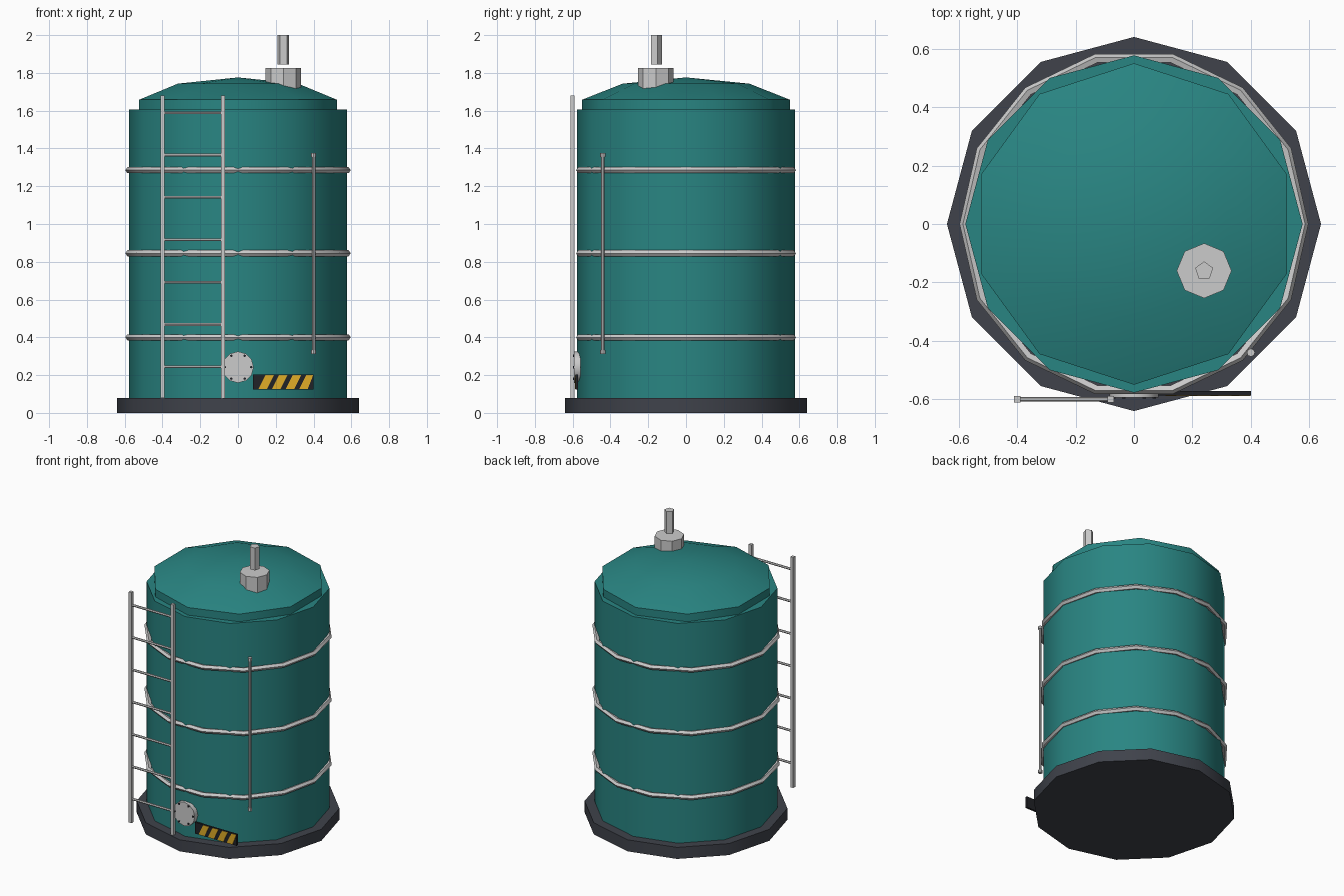
import bpy, bmesh, math
from mathutils import Matrix, Vector

if "Cube" in bpy.data.objects:
    bpy.data.objects.remove(bpy.data.objects["Cube"])


def material(name, rgb):
    m = bpy.data.materials.new(name)
    m.diffuse_color = (*rgb, 1)
    m.use_nodes = True
    m.node_tree.nodes["Principled BSDF"].inputs["Base Color"].default_value = m.diffuse_color
    return m


TEAL = material("teal_paint", (0.022, 0.235, 0.225))
DARK = material("dark_base", (0.05, 0.055, 0.07))
BLACK = material("black", (0.015, 0.016, 0.02))
YELLOW = material("hazard_yellow", (0.75, 0.42, 0.02))


def finish(name, bm, mat=None, smooth=True):
    bmesh.ops.recalc_face_normals(bm, faces=bm.faces)
    me = bpy.data.meshes.new(name)
    bm.to_mesh(me)
    bm.free()
    if smooth:
        me.shade_smooth()
        me.set_sharp_from_angle(angle=math.radians(40))
    if mat:
        me.materials.append(mat)
    ob = bpy.data.objects.new(name, me)
    bpy.context.collection.objects.link(ob)
    return ob


def lathe(name, profile, sides, loc=(0, 0, 0), mat=None, axis="Z", start=math.pi / 2):
    """Revolve (radius, height) points into a closed solid."""
    bm = bmesh.new()
    rings = []
    for r, z in profile:
        if r == 0:
            rings.append([bm.verts.new((0, 0, z))] * sides)
        else:
            rings.append([bm.verts.new((r * math.cos(start + i * math.tau / sides),
                                        r * math.sin(start + i * math.tau / sides), z))
                          for i in range(sides)])
    for a, b in zip(rings, rings[1:]):
        for i in range(sides):
            j = (i + 1) % sides
            bm.faces.new(list(dict.fromkeys((a[i], a[j], b[j], b[i]))))
    for ring in (rings[0], rings[-1]):
        if ring[0] is not ring[1]:
            bm.faces.new(ring)
    rot = {"Z": Matrix(), "X": Matrix.Rotation(math.pi / 2, 4, "Y"),
           "Y": Matrix.Rotation(math.pi / 2, 4, "X")}[axis]
    bm.transform(Matrix.Translation(loc) @ rot)
    return finish(name, bm, mat)


def prism(name, outline, y0, y1, mat=None):
    """Extrude an (x, z) outline from y0 to y1."""
    bm = bmesh.new()
    face = bm.faces.new([bm.verts.new((x, y0, z)) for x, z in outline])
    new = bmesh.ops.extrude_face_region(bm, geom=[face])["geom"]
    bmesh.ops.translate(bm, vec=(0, y1 - y0, 0),
                        verts=[v for v in new if isinstance(v, bmesh.types.BMVert)])
    return finish(name, bm, mat, smooth=False)


def rect(x0, x1, z0, z1):
    return [(x0, z0), (x1, z0), (x1, z1), (x0, z1)]


# base plinth, tank shell and domed roof
lathe("base", [(0.64, 0), (0.64, 0.08)], 12, mat=DARK)
lathe("tank_body", [(0.577, 0.08), (0.577, 1.605)], 12, mat=TEAL)
lathe("roof_dome", [(0.55, 1.6), (0.55, 1.658), (0.335, 1.743), (0, 1.776)], 10, mat=TEAL)

# hoops around the shell
for n, z in enumerate((0.4, 0.845, 1.285)):
    bpy.ops.mesh.primitive_torus_add(major_segments=14, minor_segments=5,
                                     major_radius=0.58, minor_radius=0.017, location=(0, 0, z))
    hoop = bpy.context.object
    hoop.name = f"hoop_{n + 1}"
    hoop.data.shade_smooth()
    hoop.data.set_sharp_from_angle(angle=math.radians(40))

# roof vent and its stack
lathe("roof_vent", [(0.094, 1.718), (0.094, 1.825)], 8, (0.24, -0.16, 0))
lathe("vent_stack", [(0.032, 1.845), (0.032, 2.0)], 5, (0.24, -0.16, 0))

# ladder
for side, x in (("left", -0.4), ("right", -0.08)):
    prism(f"ladder_rail_{side}", rect(x - 0.011, x + 0.011, 0.08, 1.68), -0.611, -0.589)
for n in range(7):
    lathe(f"ladder_rung_{n + 1}", [(0.008, -0.16), (0.008, 0.16)], 6,
          (-0.24, -0.6, 0.244 + 0.2242 * n), axis="X")

# level gauge tube with end fittings
lathe("gauge_tube", [(0.009, 0.32), (0.009, 1.37)], 8, (0.4, -0.44, 0))
for end, z in (("bottom", 0.313), ("top", 1.355)):
    lathe(f"gauge_fitting_{end}", [(0.014, z), (0.014, z + 0.02)], 8, (0.4, -0.44, 0))

# manhole cover with bolts
lathe("manhole_cover", [(0.083, -0.02), (0.083, 0.015)], 12, (0, -0.578, 0.242), axis="Y")
for n in range(6):
    a = n * math.tau / 6
    lathe(f"manhole_bolt_{n + 1}", [(0.007, -0.01), (0.007, 0.004)], 6,
          (0.07 * math.cos(a), -0.593, 0.242 + 0.07 * math.sin(a)), BLACK, "Y")

# hazard plate with slanted stripes
prism("hazard_plate", rect(0.08, 0.4, 0.124, 0.202), -0.586, -0.572, BLACK)
for n in range(4):
    x = 0.108 + 0.072 * n
    prism(f"hazard_stripe_{n + 1}",
          [(x, 0.126), (x + 0.045, 0.126), (min(x + 0.082, 0.398), 0.2), (x + 0.037, 0.2)],
          -0.588, -0.58, YELLOW)
